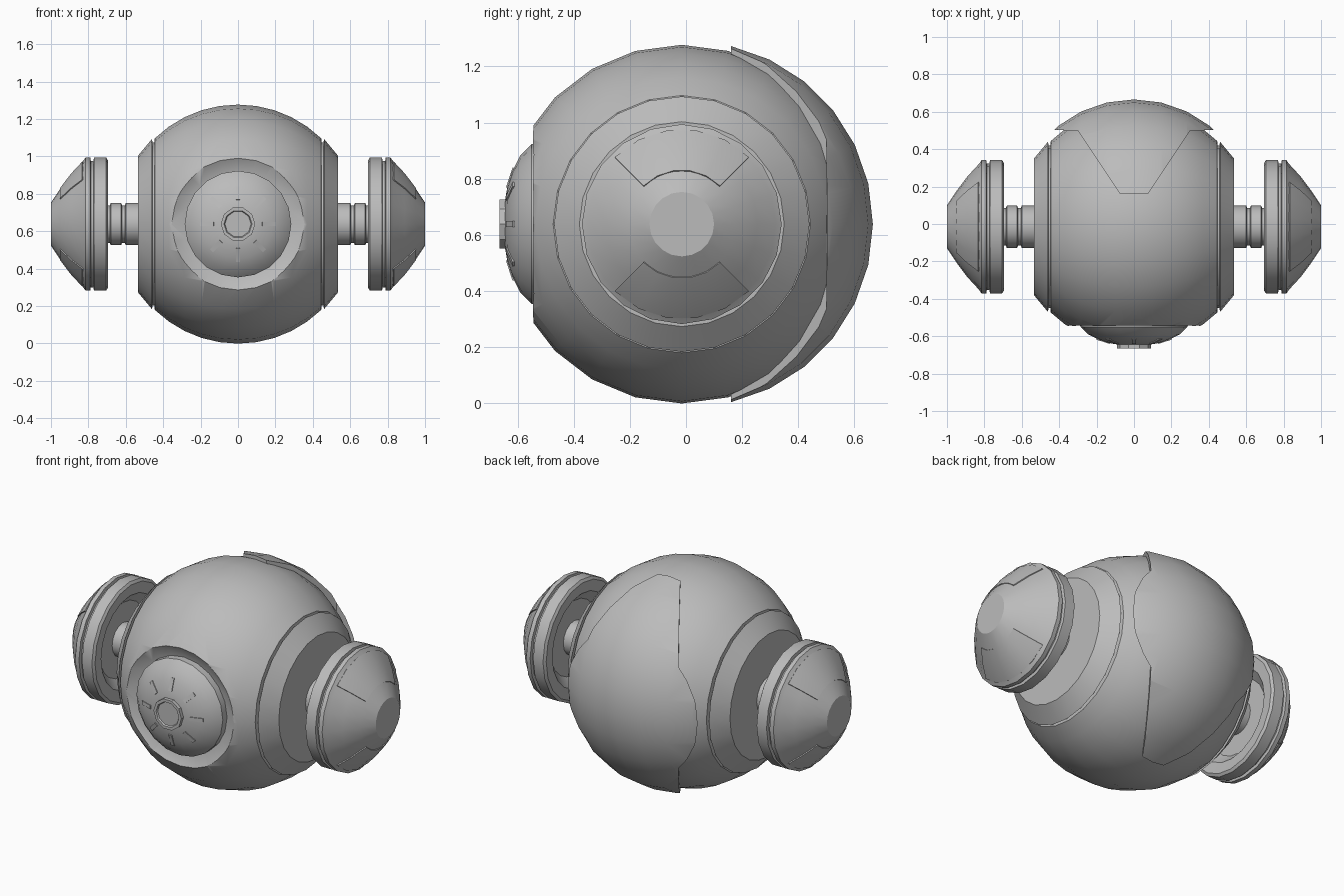
import bpy, bmesh, math
from mathutils import Matrix, Vector

if "Cube" in bpy.data.objects:
    bpy.data.objects.remove(bpy.data.objects["Cube"])

CENTRE = Vector((0, -0.015, 0.638))

grey = bpy.data.materials.new("plain grey")
grey.use_nodes = True
COLOUR = (0.5, 0.5, 0.5, 1)
grey.diffuse_color = COLOUR
grey.node_tree.nodes["Principled BSDF"].inputs["Base Color"].default_value = COLOUR

AXIS = {
    "+x": Matrix.Rotation(math.pi / 2, 4, "Y"),
    "-x": Matrix.Rotation(-math.pi / 2, 4, "Y"),
    "-y": Matrix.Rotation(math.pi / 2, 4, "X"),
}


def finish(name, bm):
    bmesh.ops.recalc_face_normals(bm, faces=bm.faces)
    mesh = bpy.data.meshes.new(name)
    bm.to_mesh(mesh)
    bm.free()
    mesh.materials.append(grey)
    ob = bpy.data.objects.new(name, mesh)
    bpy.context.collection.objects.link(ob)
    return ob


def lathe(name, profile, axis, sides=20, centre=CENTRE):
    """Turn (distance, radius) points, from axis to axis, about an axis."""
    bm = bmesh.new()
    verts = [bm.verts.new((r, 0, d)) for d, r in profile]
    edges = [bm.edges.new(pair) for pair in zip(verts, verts[1:])]
    bmesh.ops.spin(bm, geom=verts + edges, cent=(0, 0, 0), axis=(0, 0, 1),
                   angle=math.tau, steps=sides, use_merge=True)
    bmesh.ops.remove_doubles(bm, verts=bm.verts, dist=1e-4)
    bm.transform(Matrix.Translation(centre) @ AXIS[axis])
    return finish(name, bm)


def boolean(ob, cutter, operation):
    mod = ob.modifiers.new("cut", "BOOLEAN")
    mod.object, mod.operation, mod.solver = cutter, operation, "EXACT"
    bpy.context.view_layer.objects.active = ob
    bpy.ops.object.modifier_apply(modifier=mod.name)
    bpy.data.objects.remove(cutter)


def smooth(ob, angle=32):
    bpy.ops.object.select_all(action="DESELECT")
    ob.select_set(True)
    bpy.context.view_layer.objects.active = ob
    bpy.ops.object.shade_smooth_by_angle(angle=math.radians(angle))


def arc(radius, limit, steps):
    """Sphere profile between -limit and +limit along the axis."""
    top = math.asin(limit / radius)
    angles = [top * (2 * i / steps - 1) for i in range(steps + 1)]
    return [(radius * math.sin(a), radius * math.cos(a)) for a in angles]


# Ball body with grooved, chamfered side collars
collar = [(0.447, 0.435), (0.457, 0.435), (0.46, 0.455), (0.535, 0.365), (0.535, 0)]
body = lathe("ball_body",
             [(-d, r) for d, r in reversed(collar)] + arc(0.639, 0.445, 10) + collar,
             "+x", 24)

# Flat front with a conical socket
socket = lathe("socket_cutter",
               [(0.9, 0), (0.9, 0.7), (0.53, 0.7), (0.53, 0.355),
                (0.495, 0.29), (0.495, 0)], "-y", 24)
boolean(body, socket, "DIFFERENCE")
smooth(body)

# Raised rear shell with a V-shaped tongue over the top and bottom
shell_centre = Vector((0, 0.015, CENTRE.z))
shell = lathe("rear_shell", arc(0.651, 0.651, 14), "+x", 28, shell_centre)
half = [(0.075, 0.16), (0.3, 0.5), (0.6, 0.505), (0.6, 0.8)]
outline = half + [(-x, y) for x, y in reversed(half)]
bm = bmesh.new()
base = bm.faces.new([bm.verts.new((x, y, -0.5)) for x, y in outline])
walls = bmesh.ops.extrude_face_region(bm, geom=[base])
bmesh.ops.translate(bm, vec=(0, 0, 2.5),
                    verts=[v for v in walls["geom"] if isinstance(v, bmesh.types.BMVert)])
boolean(shell, finish("shell_cutter", bm), "INTERSECT")
smooth(shell)

# Front eye dome and its cap
dome = lathe("front_dome",
             [(0.48, 0), (0.48, 0.285), (0.535, 0.285), (0.575, 0.245), (0.605, 0.185),
              (0.622, 0.13), (0.63, 0.085), (0.63, 0)], "-y", 20)
smooth(dome)
cap = lathe("front_cap", [(0.61, 0), (0.61, 0.092), (0.65, 0.092), (0.65, 0.075),
                          (0.642, 0.07), (0.642, 0)], "-y", 10)
smooth(cap)

# Thin radial ribs on the dome
bm = bmesh.new()
for i in range(8):
    place = (Matrix.Translation(CENTRE) @ AXIS["-y"]
             @ Matrix.Rotation(i * math.tau / 8, 4, "Z")
             @ Matrix.Translation((0.165, 0, 0.611))
             @ Matrix.Rotation(0.32, 4, "Y")
             @ Matrix.Diagonal((0.075, 0.022, 0.008, 1)))
    bmesh.ops.create_cube(bm, size=1, matrix=place)
finish("dome_ribs", bm)

# Side arms, pods and pod panels
POD_DOME = [(0.83, 0.335), (0.89, 0.27), (0.95, 0.19), (1.0, 0.115)]
for side, axis in (("left", "+x"), ("right", "-x")):
    arm = lathe(side + "_arm",
                [(0.5, 0), (0.5, 0.113), (0.6, 0.113), (0.605, 0.1), (0.62, 0.1),
                 (0.625, 0.113), (0.68, 0.113), (0.685, 0.1), (0.78, 0.1), (0.78, 0)],
                axis, 16)
    smooth(arm)
    pod = lathe(side + "_pod",
                [(0.75, 0), (0.75, 0.22), (0.7, 0.275), (0.695, 0.34), (0.705, 0.356),
                 (0.77, 0.356), (0.773, 0.338), (0.787, 0.338), (0.79, 0.356),
                 (0.815, 0.356)] + POD_DOME + [(1.0, 0)], axis, 20)
    smooth(pod)
    # Slightly raised quarter panels, top and bottom
    bm = bmesh.new()
    spread = math.pi / 2
    for middle in (0, math.pi):
        rows = []
        for step in range(6):
            a = middle - spread / 2 + spread * step / 5
            rows.append([bm.verts.new(((r + 0.003) * math.cos(a), (r + 0.003) * math.sin(a),
                                       d + 0.003)) for d, r in POD_DOME[:3]])
        for one, two in zip(rows, rows[1:]):
            for j in range(2):
                bm.faces.new((one[j], one[j + 1], two[j + 1], two[j]))
    bmesh.ops.recalc_face_normals(bm, faces=bm.faces)
    bmesh.ops.solidify(bm, geom=bm.faces[:], thickness=0.006)
    bm.transform(Matrix.Translation(CENTRE) @ AXIS[axis])
    smooth(finish(side + "_pod_panels", bm))
